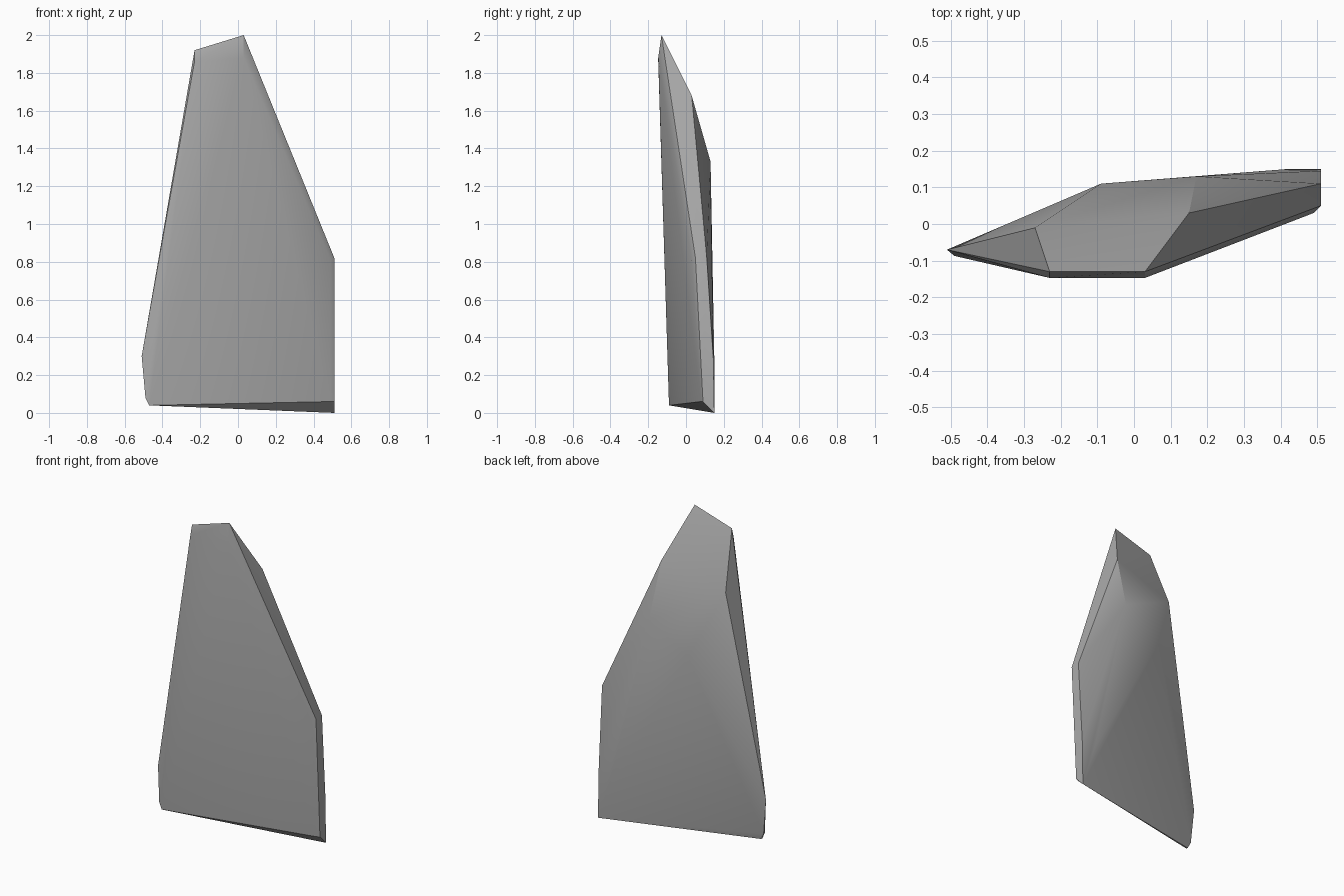
import bpy
import bmesh
import math

cube = bpy.data.objects.get("Cube")
if cube:
    bpy.data.objects.remove(cube, do_unlink=True)

# Stone colour
stone = bpy.data.materials.new("stone grey")
stone.use_nodes = True
grey = (0.4, 0.4, 0.4, 1)
stone.diffuse_color = grey
stone.node_tree.nodes["Principled BSDF"].inputs["Base Color"].default_value = grey

# Corner points of the chipped slab
top_edge = [(-0.23, -0.13, 1.92), (0.03, -0.13, 2.0)]
front_face = [(-0.23, -0.147, 1.86), (0.03, -0.147, 1.88), (0.49, 0.03, 0.81),
              (0.49, 0.08, 0.06), (-0.47, -0.09, 0.04), (-0.49, -0.087, 0.08)]
right_side = [(0.51, 0.05, 0.82), (0.51, 0.11, 0.82), (0.51, 0.145, 0.28),
              (0.51, 0.15, 0.0), (0.51, 0.09, 0.06)]
back_face = [(0.15, 0.03, 1.68), (0.17, 0.13, 1.33), (-0.09, 0.11, 1.17),
             (-0.27, -0.01, 1.57), (0.42, 0.15, 0.28)]
left_edge = [(-0.51, -0.07, 0.3), (-0.49, -0.075, 0.08), (-0.47, -0.08, 0.04)]

# Wrap the corners into a faceted slab
bm = bmesh.new()
for group in (top_edge, front_face, right_side, back_face, left_edge):
    for point in group:
        bm.verts.new(point)
bmesh.ops.convex_hull(bm, input=bm.verts)
loose = [v for v in bm.verts if not v.link_faces]
bmesh.ops.delete(bm, geom=loose, context="VERTS")
bmesh.ops.dissolve_limit(bm, angle_limit=math.radians(1), verts=bm.verts, edges=bm.edges)
bmesh.ops.recalc_face_normals(bm, faces=bm.faces)

mesh = bpy.data.meshes.new("rock_slab")
bm.to_mesh(mesh)
bm.free()
mesh.materials.append(stone)
slab = bpy.data.objects.new("rock_slab", mesh)
bpy.context.collection.objects.link(slab)

# Soft chips, crisp corners
bpy.ops.object.select_all(action="DESELECT")
slab.select_set(True)
bpy.context.view_layer.objects.active = slab
bpy.ops.object.shade_smooth_by_angle(angle=math.radians(35))
